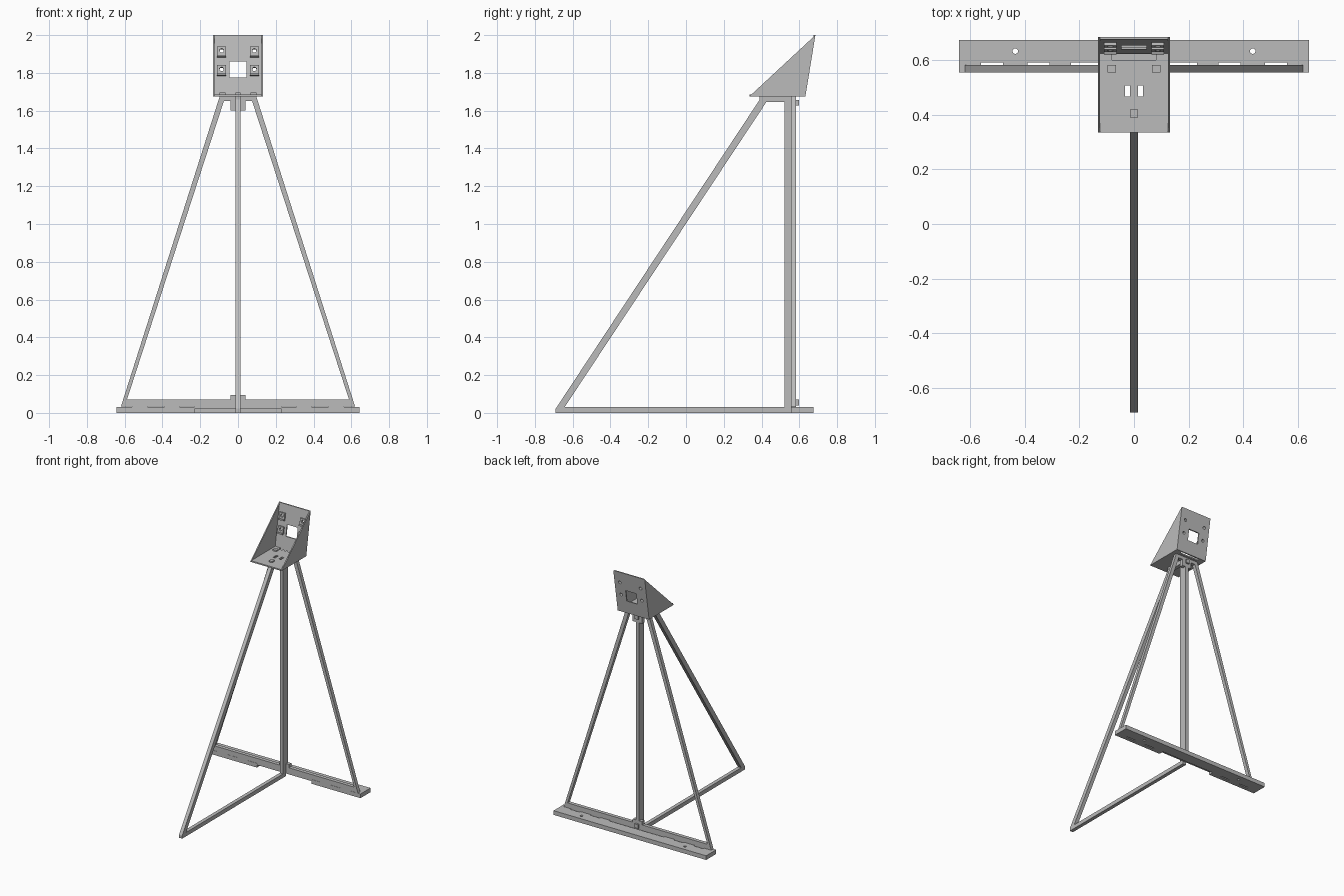
import bpy, bmesh, math
from mathutils import Matrix, Vector

cube = bpy.data.objects.get("Cube")
if cube:
    bpy.data.objects.remove(cube, do_unlink=True)

grey = bpy.data.materials.new("light_grey")
grey.use_nodes = True
GREY = (0.5, 0.5, 0.5, 1)
grey.diffuse_color = GREY
grey.node_tree.nodes["Principled BSDF"].inputs["Base Color"].default_value = GREY


def prism(name, profile, axis, lo, hi):
    """Extrude a 2D outline along an axis, between lo and hi."""
    def place(p, d):
        a, b = p
        return {"x": (d, a, b), "y": (a, d, b), "z": (a, b, d)}[axis]
    bm = bmesh.new()
    face = bm.faces.new([bm.verts.new(place(p, lo)) for p in profile])
    out = bmesh.ops.extrude_face_region(bm, geom=[face])
    verts = [v for v in out["geom"] if isinstance(v, bmesh.types.BMVert)]
    shift = Vector(place((0, 0), hi - lo))
    bmesh.ops.translate(bm, verts=verts, vec=shift)
    bmesh.ops.recalc_face_normals(bm, faces=bm.faces)
    return finish(name, bm)


def finish(name, bm):
    mesh = bpy.data.meshes.new(name)
    bm.to_mesh(mesh)
    bm.free()
    mesh.materials.append(grey)
    obj = bpy.data.objects.new(name, mesh)
    bpy.context.collection.objects.link(obj)
    return obj


def rect(a0, a1, b0, b1):
    return [(a0, b0), (a1, b0), (a1, b1), (a0, b1)]


def box(name, x, y, z):
    return prism(name, rect(*x, *y), "z", *z)


def rod(name, centre, radius, length, rot):
    bm = bmesh.new()
    bmesh.ops.create_cone(bm, cap_ends=True, segments=20, radius1=radius,
                          radius2=radius, depth=length,
                          matrix=Matrix.Translation(centre) @ rot)
    return finish(name, bm)


def cut(target, cutters):
    """Subtract each cutter and discard it."""
    bpy.context.view_layer.objects.active = target
    for c in cutters:
        mod = target.modifiers.new("cut", "BOOLEAN")
        mod.operation = "DIFFERENCE"
        mod.solver = "EXACT"
        mod.object = c
        bpy.ops.object.modifier_apply(modifier=mod.name)
        bpy.data.objects.remove(c, do_unlink=True)


def mirrored(half):
    return half + [(-a, b) for a, b in reversed(half)]


def flip(points):
    return [(-a, b) for a, b in points]


# Rear A-shaped panel with locking teeth along the bottom and two top tabs
half = [(0.23, 0.02), (0.23, 0.033), (0.31, 0.033), (0.31, 0), (0.39, 0),
        (0.39, 0.033), (0.48, 0.033), (0.48, 0), (0.56, 0), (0.56, 0.033),
        (0.62, 0.033), (0.097, 1.675), (0.097, 1.695), (0.066, 1.695),
        (0.066, 1.675)]
rear = prism("rear_frame", mirrored(half), "y", 0.555, 0.583)
opening = [(0.014, 0.095), (0.04, 0.095), (0.04, 0.07), (0.588, 0.07),
           (0.075, 1.65), (0.04, 1.65), (0.04, 1.6), (0.014, 1.6)]
cut(rear, [prism("opening", o, "y", 0.5, 0.65) for o in (opening, flip(opening))])

# Front triangular panel
T = 0.014
outline = [(-0.69, 0), (0.555, 0), (0.555, 1.675), (0.42, 1.675), (0.42, 1.695),
           (0.39, 1.695), (0.39, 1.658), (-0.69, 0.022)]
front = prism("front_frame", outline, "x", -T, T)
cut(front, [prism("opening", [(-0.643, 0.03), (0.522, 0.03), (0.522, 1.645),
                              (0.425, 1.645)], "x", -0.1, 0.1)])

# Locking tabs that poke out behind the rear panel
for name, z in (("lower_lock_tab", (0.04, 0.07)), ("upper_lock_tab", (1.628, 1.657))):
    box(name, (-T, T), (0.583, 0.597), z)

# Base board with notches for the teeth and screw holes
board = box("base_board", (-0.642, 0.642), (0.555, 0.675), (0, 0.032))
notches = [(-0.23, 0.23)]
for a, b in ((0.31, 0.39), (0.48, 0.56)):
    notches += [(a, b), (-b, -a)]
cutters = [box("notch", n, (0.5, 0.592), (-0.1, 0.1)) for n in notches]
cutters += [rod("hole", (x, 0.633, 0), 0.01, 0.2, Matrix()) for x in (-0.435, 0.435)]
cut(board, cutters)

# Head floor with slots
W, Z0, Z1 = 0.132, 1.675, 2.0
floor = box("head_floor", (-W + 0.008, W - 0.008), (0.335, 0.624), (Z0, Z0 + 0.01))
slots = [((-0.08, 0.08), (0.6, 0.7))]
for s in (-1, 1):
    slots.append((sorted((s * 0.015, s * 0.033)), (0.468, 0.508)))
cut(floor, [box("slot", x, y, (1.6, 1.8)) for x, y in slots])

# Head side cheeks
for name, x in (("right_cheek", -W), ("left_cheek", W - 0.008)):
    prism(name, [(0.335, Z0), (0.632, Z0), (0.685, Z1)], "x", x, x + 0.008)

# Leaning head back plate with a square window
SLOPE = 0.053 / 0.325
back = prism("head_back", [(0.623, Z0), (0.632, Z0), (0.685, Z1), (0.676, Z1)],
             "x", -W + 0.008, W - 0.008)
cut(back, [box("window", (-0.045, 0.045), (0.5, 0.8), (1.775, 1.86))])

# Four nut holders on the plate, each with a lip and a through hole
lean = Matrix.Rotation(-math.atan(SLOPE), 4, "X")
for side, sx in (("right", -1), ("left", 1)):
    for level, z in (("lower", 1.812), ("upper", 1.91)):
        centre = Vector((sx * 0.087, 0.623 + (z - Z0) * SLOPE, z))
        spin = lean @ Matrix.Rotation(math.pi / 2, 4, "X")
        bolt = centre + Vector((0, 0, 0.006))
        cut(back, [rod("hole", bolt, 0.011, 0.1, spin)])
        holder = box(f"{side}_{level}_nut_holder", (-0.023, 0.023),
                     (-0.012, 0.0), (-0.018, 0.027))
        lip = box(f"{side}_{level}_holder_lip", (-0.023, 0.023),
                  (-0.02, 0.0), (-0.028, -0.018))
        for part in (holder, lip):
            part.data.transform(Matrix.Translation(centre) @ lean)
        cut(holder, [rod("hole", bolt, 0.011, 0.1, spin)])
